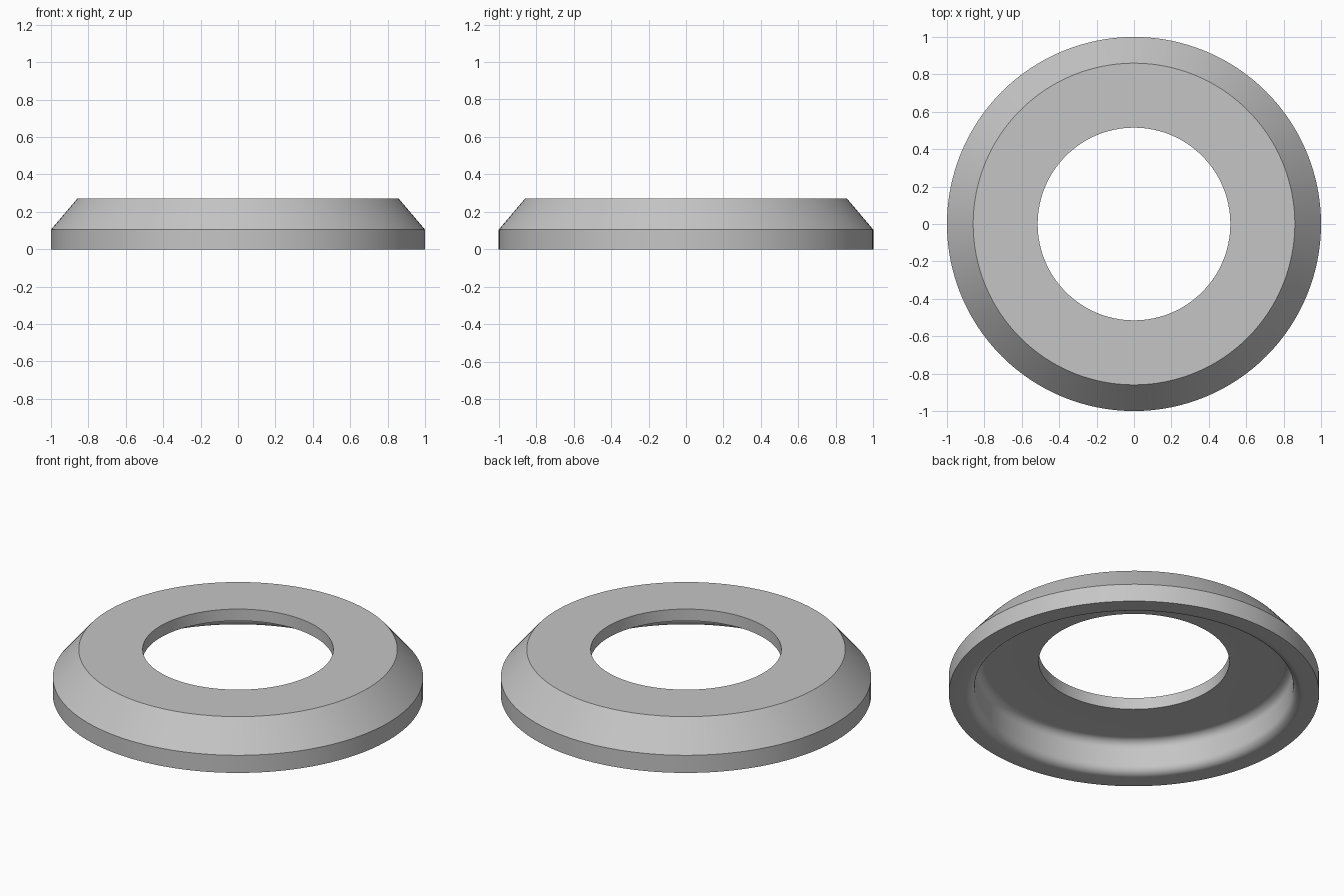
import bpy, bmesh, math
from mathutils import Matrix, Vector

cube = bpy.data.objects.get("Cube")
if cube:
    bpy.data.objects.remove(cube)

SEGMENTS = 128
OUTER, RIM_TOP = 1.0, 0.105
TOP_R, HEIGHT = 0.86, 0.27
HOLE, UNDERSIDE = 0.515, 0.20
WALL, FILLET = 0.86, 0.05

# Plain grey material
grey = bpy.data.materials.new("plain grey")
grey.use_nodes = True
colour = (0.56, 0.56, 0.56, 1)
grey.diffuse_color = colour
grey.node_tree.nodes["Principled BSDF"].inputs["Base Color"].default_value = colour


def arc(r, z, start, end, steps=8):
    """Quarter-round points in the radius/height plane."""
    angles = [math.radians(start + (end - start) * i / steps) for i in range(steps + 1)]
    return [(r + FILLET * math.cos(a), z + FILLET * math.sin(a)) for a in angles]


# Cross-section: chamfered outside, hollow underside with rounded inner corners
profile = [(HOLE, UNDERSIDE), (HOLE, HEIGHT), (TOP_R, HEIGHT), (OUTER, RIM_TOP), (OUTER, 0)]
profile += arc(WALL + FILLET, FILLET, 270, 180)
profile += arc(WALL - FILLET, UNDERSIDE - FILLET, 0, 90)

# Revolve the section into a ring
bm = bmesh.new()
loops = []
for i in range(SEGMENTS):
    turn = Matrix.Rotation(math.tau * i / SEGMENTS, 3, "Z")
    loops.append([bm.verts.new(turn @ Vector((r, 0, z))) for r, z in profile])
for i in range(SEGMENTS):
    a, b = loops[i], loops[(i + 1) % SEGMENTS]
    for j in range(len(profile)):
        k = (j + 1) % len(profile)
        bm.faces.new((a[j], b[j], b[k], a[k]))
bmesh.ops.recalc_face_normals(bm, faces=bm.faces)

mesh = bpy.data.meshes.new("bevelled_ring")
bm.to_mesh(mesh)
bm.free()
mesh.materials.append(grey)
ring = bpy.data.objects.new("bevelled_ring", mesh)
bpy.context.collection.objects.link(ring)

# Smooth round surfaces, sharp rims
bpy.ops.object.select_all(action="DESELECT")
ring.select_set(True)
bpy.context.view_layer.objects.active = ring
bpy.ops.object.shade_smooth_by_angle(angle=math.radians(30))
